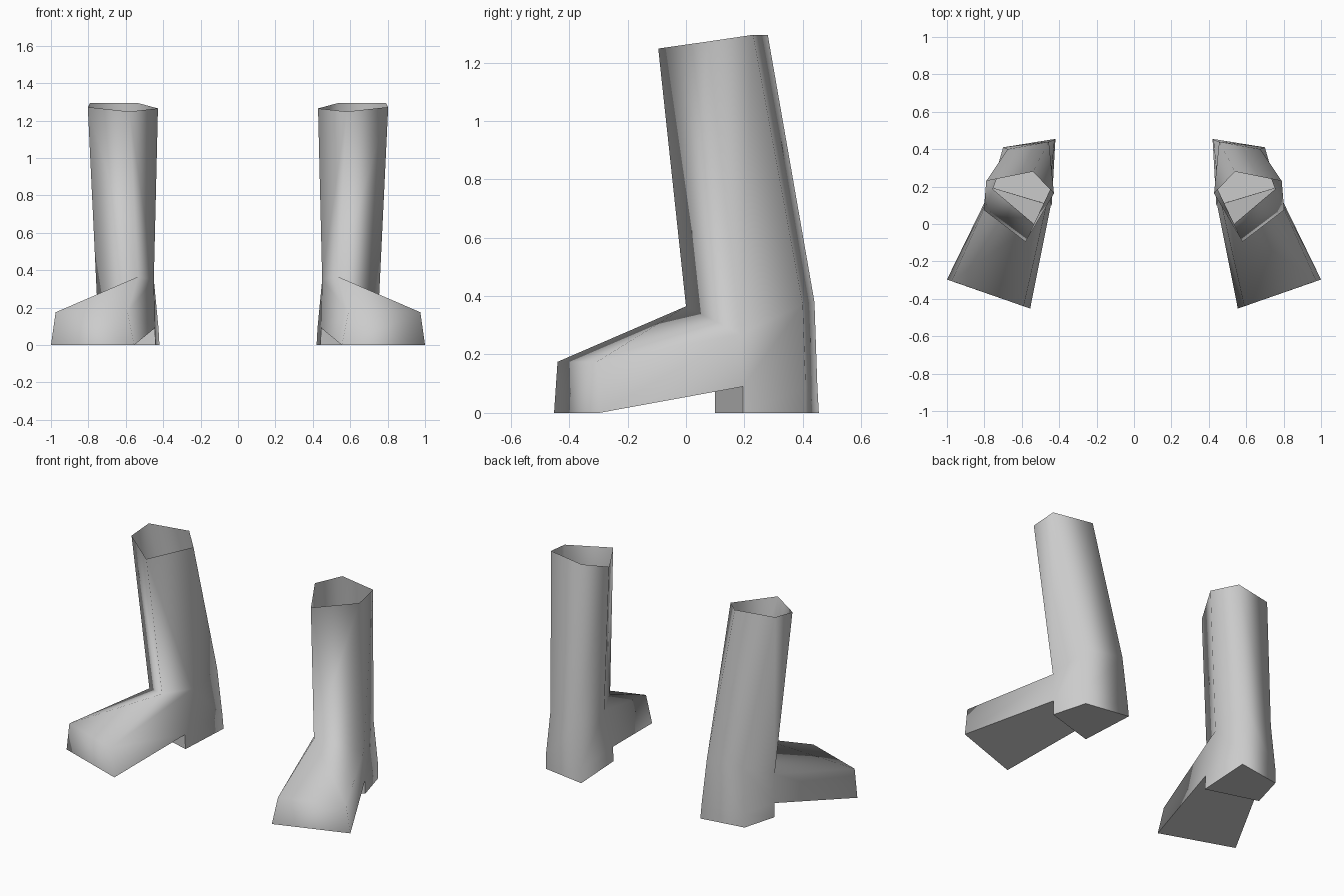
import bpy, bmesh

if "Cube" in bpy.data.objects:
    bpy.data.objects.remove(bpy.data.objects["Cube"])

leather = bpy.data.materials.new("grey_leather")
leather.diffuse_color = (0.6, 0.6, 0.6, 1)
leather.use_nodes = True
leather.node_tree.nodes["Principled BSDF"].inputs["Base Color"].default_value = leather.diffuse_color

bm = bmesh.new()


def ring(*points):
    return [bm.verts.new(p) for p in points]


def face(*verts):
    f = bm.faces.new(verts)
    f.smooth = True
    return f


# Shaft rings: front, outer front, outer back, inner back, inner
top = ring((.58, -.095, 1.248), (.803, .075, 1.272), (.79, .23, 1.295), (.54, .28, 1.295), (.428, .163, 1.265))
ankle = ring((.535, 0, .365), (.755, .186, .27), (.675, .40, .37), (.455, .44, .38), (.45, .18, .35))
# Heel rings: inner front, outer front, outer back, inner back
heel_top = ring((.445, .10, .09), (.76, .195, .09), (.70, .41, .09), (.425, .45, .09))
heel_low = ring((.44, .10, 0), (.76, .195, 0), (.70, .41, 0), (.42, .455, 0))
# Toe: inner and outer corners
toe_low = ring((.555, -.452, 0), (1.0, -.297, 0))
toe_top = ring((.59, -.44, .175), (.975, -.305, .175))

# Shaft walls
for i in range(5):
    j = (i + 1) % 5
    face(ankle[i], ankle[j], top[j], top[i])

# Heel block and its underside
heel_walls = []
for i in range(4):
    j = (i + 1) % 4
    heel_walls.append(face(heel_low[i], heel_low[j], heel_top[j], heel_top[i]))
heel_sole = face(*reversed(heel_low))

# Heel counter between the heel block and the ankle
for i in range(1, 4):
    face(heel_top[i], heel_top[(i + 1) % 4], ankle[i + 1], ankle[i])

# Foot: toe front, instep, sides and sole
face(toe_low[0], toe_low[1], toe_top[1], toe_top[0])
face(toe_top[0], toe_top[1], ankle[0])
face(toe_top[1], ankle[1], ankle[0])
face(toe_low[1], heel_top[1], ankle[1], toe_top[1])
face(heel_top[0], toe_low[0], toe_top[0], ankle[4])
face(toe_top[0], ankle[0], ankle[4])
foot_sole = face(toe_low[0], heel_top[0], heel_top[1], toe_low[1])

# Crisp edges round the soles and the heel breast only
for f in (heel_sole, foot_sole, heel_walls[0]):
    for e in f.edges:
        e.smooth = False

mesh = bpy.data.meshes.new("boots")
bm.to_mesh(mesh)
bm.free()
mesh.materials.append(leather)
boots = bpy.data.objects.new("boots", mesh)
bpy.context.collection.objects.link(boots)

# Second boot
mirror = boots.modifiers.new("pair", 'MIRROR')
mirror.use_mirror_merge = False
